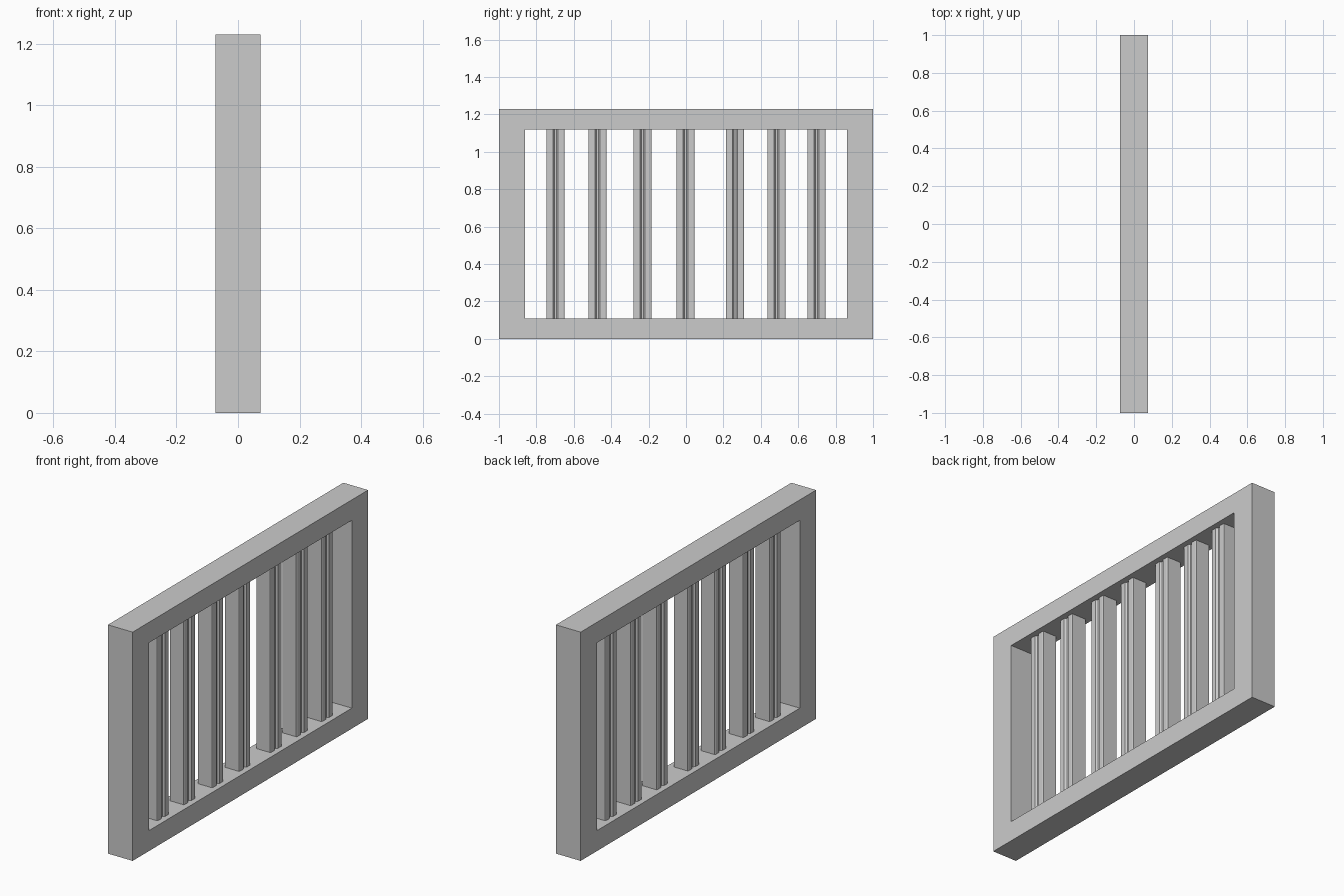
import bpy, bmesh

if "Cube" in bpy.data.objects:
    bpy.data.objects.remove(bpy.data.objects["Cube"])

D = 0.0735  # half depth of the frame


def new_object(name, bm):
    bmesh.ops.recalc_face_normals(bm, faces=bm.faces)
    me = bpy.data.meshes.new(name)
    bm.to_mesh(me)
    bm.free()
    ob = bpy.data.objects.new(name, me)
    bpy.context.collection.objects.link(ob)
    return ob


def rect(y, z0, z1):
    return [(-y, z0), (y, z0), (y, z1), (-y, z1)]


# Outer frame: one rectangular ring with a window opening
bm = bmesh.new()
rings = [[bm.verts.new((x, y, z)) for y, z in r]
         for x, r in ((-D, rect(1.0, 0, 1.23)), (D, rect(1.0, 0, 1.23)),
                      (D, rect(0.862, 0.11, 1.12)), (-D, rect(0.862, 0.11, 1.12)))]
for i in range(4):
    a, b = rings[i], rings[(i + 1) % 4]
    for j in range(4):
        k = (j + 1) % 4
        bm.faces.new((a[j], a[k], b[k], b[j]))
new_object("window_frame", bm)

# Bar cross-section: half of the front face, mirrored to all quadrants
quarter = [(0.041, 0.048), (0.044, 0.043), (0.044, 0.014), (0.034, 0.006)]
front = quarter + [(x, -y) for x, y in reversed(quarter)]
profile = front + [(-x, -y) for x, y in front]


def bar(name, cy):
    bm = bmesh.new()
    base = bm.faces.new([bm.verts.new((x, cy + y, 0.105)) for x, y in profile])
    top = bmesh.ops.extrude_face_region(bm, geom=[base], use_keep_orig=True)["geom"]
    bmesh.ops.translate(bm, vec=(0, 0, 1.02),
                        verts=[v for v in top if isinstance(v, bmesh.types.BMVert)])
    new_object(name, bm)


# Seven unevenly spaced vertical bars
for i, cy in enumerate((-0.698, -0.473, -0.233, -0.003, 0.262, 0.484, 0.698)):
    bar(f"vertical_bar_{i + 1}", cy)
